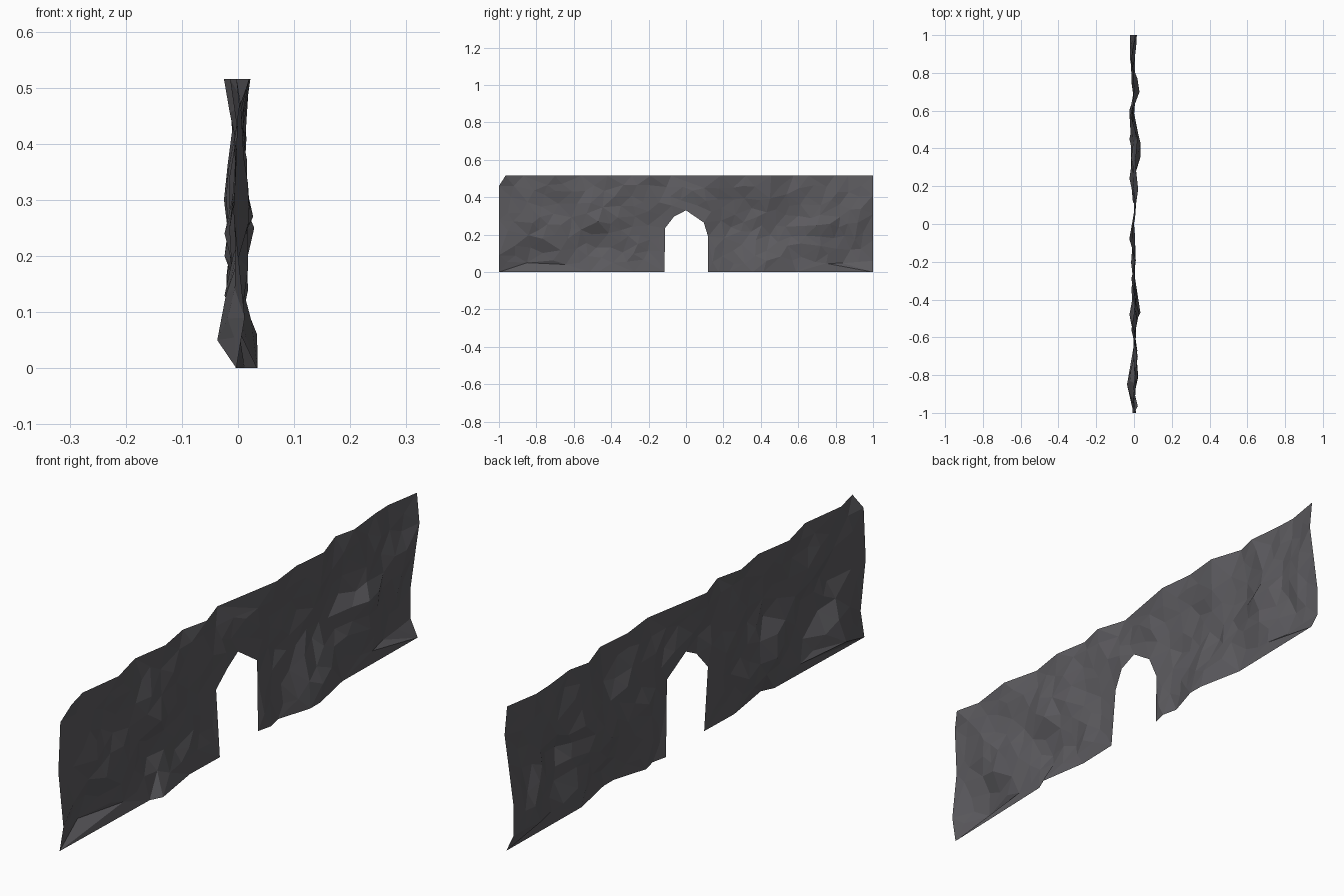
import bpy, random, math
from mathutils import Vector, noise
from mathutils.geometry import delaunay_2d_cdt

if "Cube" in bpy.data.objects:
    bpy.data.objects.remove(bpy.data.objects["Cube"])

random.seed(7)
H = 0.515

# Edge profiles: (position along edge, sideways offset x)
top = [(-.965, .02), (-.87, -.003), (-.70, .02), (-.56, -.014), (-.42, .008), (-.29, -.014),
       (-.19, .01), (-.08, -.025), (.185, .022), (.32, .007), (.455, .02), (.575, -.019),
       (.655, 0), (.794, -.014), (.867, -.017)]
bottom = [(-.515, .012), (-.47, .034), (-.277, .004), (.174, .009), (.231, -.004),
          (.357, .035), (.413, .035), (.588, 0)]
near_end = [(0, -.003), (.09, .012), (.28, -.008), (.46, 0)]
far_end = [(0, .008), (.06, -.02), (.17, -.02), (.31, 0), (.41, .015), (H, .005)]
door = [(-.115, 0, .009), (-.112, .235, -.008), (-.064, .297, .004), (0, .33, 0),
        (.095, .265, .008), (.118, .19, -.006), (.118, 0, -.004)]
# Largest bulges seen in the silhouettes (y, z, x)
bulges = [(-.85, .05, -.037), (.43, .06, .034), (.70, .25, .029), (-.47, .27, .027),
          (.60, .30, -.025), (-.48, .13, -.024), (.24, .24, -.024), (.45, .20, -.024),
          (.88, .12, -.022), (.72, .14, .018), (-.70, .2, .015)]
# Thickness envelope by height
low = [(0, -.015), (.05, -.038), (.09, -.02), (.28, -.027), (.33, -.024), (.43, -.014), (.49, -.026), (.52, -.02)]
high = [(0, .034), (.04, .035), (.1, .02), (.2, .029), (.27, .03), (.31, .018), (.4, .016), (.52, .022)]


def interp(curve, t):
    for (a, va), (b, vb) in zip(curve, curve[1:]):
        if t <= b:
            return va + (vb - va) * max(0, (t - a) / (b - a))
    return curve[-1][1]


def in_door(y, z):
    return z < interp([(-.116, 0), (-.112, .235), (-.064, .297), (0, .33),
                       (.095, .265), (.117, .19), (.119, 0)], y) and -.1155 < y < .1185


# Outline, door and bulge points
pts = [(y, H, x) for y, x in top] + [(y, 0, x) for y, x in bottom]
pts += [(-1, z, x) for z, x in near_end] + [(1, z, x) for z, x in far_end]
first_door = len(pts)
pts += door
door_edges = [(first_door + i, first_door + i + 1) for i in range(len(door) - 1)]
pts += bulges
known = list(pts)


def depth(y, z):
    """Sideways offset: blend of the nearby known points and rock noise."""
    wsum, total = .35, .35 * .03 * noise.noise(Vector((y * 4.5, z * 4.5, 3.3)))
    for ky, kz, kx in known:
        w = math.exp(-((y - ky) ** 2 + (z - kz) ** 2) / .0085)
        wsum += w
        total += w * kx
    x = total / wsum + random.uniform(-.008, .008)
    return min(max(x, interp(low, z)), interp(high, z))


# Scattered rock points, kept apart from each other
for _ in range(6000):
    y, z = random.uniform(-.96, .96), random.uniform(.04, H - .04)
    if in_door(y, z) or in_door(y * .85, z - .03):
        continue
    gap = random.choice((.05, .065, .08))
    if len(pts) > 235 or any((y - p[0]) ** 2 + (z - p[1]) ** 2 < gap * gap for p in pts):
        continue
    pts.append((y, z, depth(y, z)))

# Triangulate in the wall plane and drop the doorway
res = delaunay_2d_cdt([Vector(p[:2]) for p in pts], door_edges, [], 0, 1e-6)
co2, faces, orig = res[0], res[2], res[3]
verts = [(pts[o[0]][2], c.x, c.y) for c, o in zip(co2, orig)]
keep = []
for f in faces:
    cy = sum(co2[i].x for i in f) / 3
    cz = sum(co2[i].y for i in f) / 3
    if not in_door(cy, cz):
        keep.append(list(f))

# Rock wall sheet with arched doorway
mesh = bpy.data.meshes.new("rock_wall")
mesh.from_pydata(verts, [], keep)
mesh.update()
wall = bpy.data.objects.new("rock_wall", mesh)
bpy.context.collection.objects.link(wall)

stone = bpy.data.materials.new("dark grey stone")
stone.diffuse_color = (.107, .104, .114, 1)
stone.use_nodes = True
stone.node_tree.nodes["Principled BSDF"].inputs["Base Color"].default_value = stone.diffuse_color
mesh.materials.append(stone)
